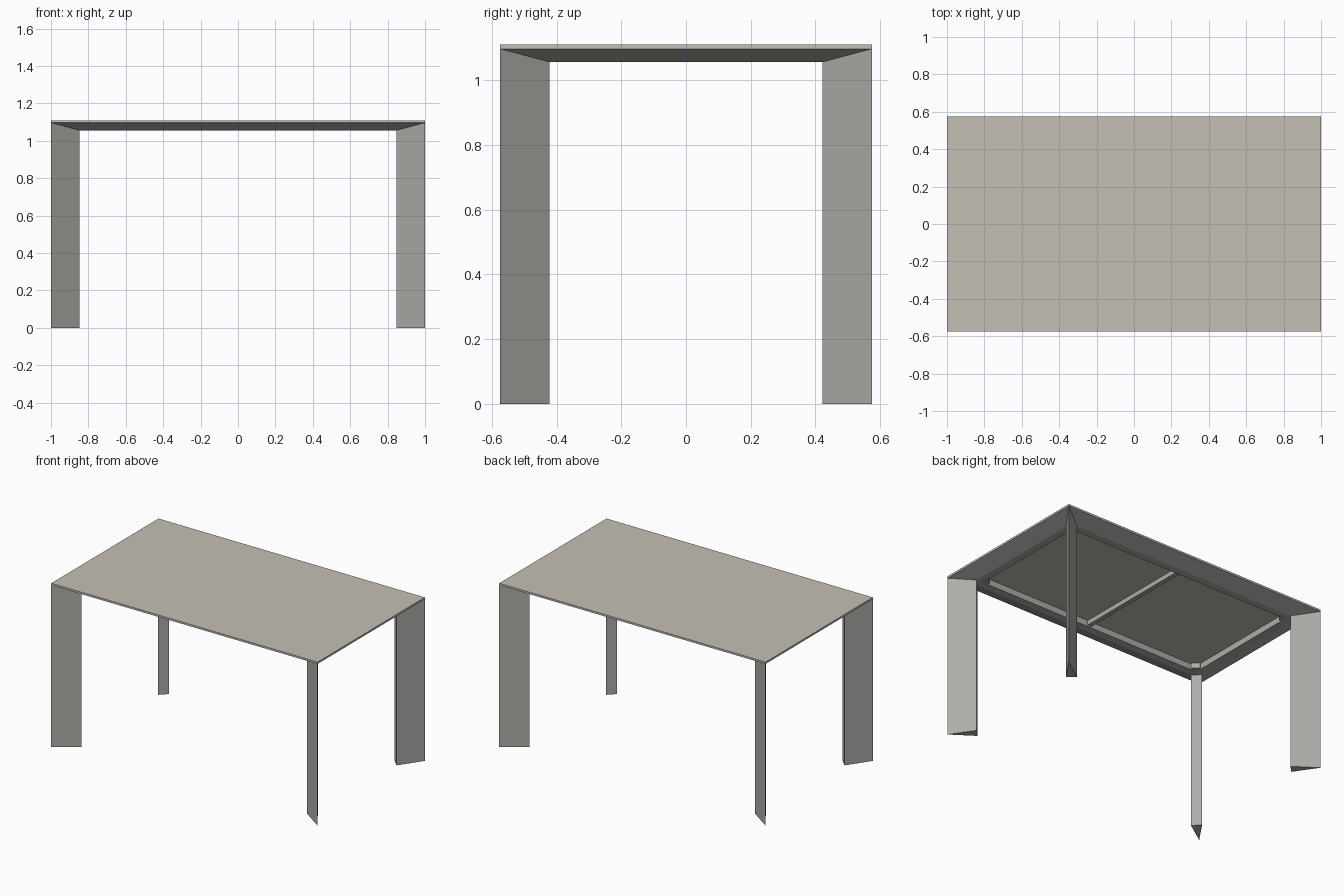
import bpy
import bmesh

if "Cube" in bpy.data.objects:
    bpy.data.objects.remove(bpy.data.objects["Cube"])

HX, HY = 1.0, 0.575              # half size of the table top
TOP, UNDER, LOW = 1.11, 1.097, 1.056


def material(name, rgb):
    m = bpy.data.materials.new(name)
    m.use_nodes = True
    m.diffuse_color = (*rgb, 1)
    m.node_tree.nodes["Principled BSDF"].inputs["Base Color"].default_value = (*rgb, 1)
    return m


WARM = material("warm stone", (0.56, 0.53, 0.465))
GREY = material("neutral grey", (0.42, 0.415, 0.395))


def finish(name, bm, mat):
    bmesh.ops.recalc_face_normals(bm, faces=bm.faces)
    me = bpy.data.meshes.new(name)
    bm.to_mesh(me)
    bm.free()
    me.materials.append(mat)
    ob = bpy.data.objects.new(name, me)
    bpy.context.collection.objects.link(ob)
    return ob


def prism(name, outline, z0, z1, mat):
    """Extrude a flat outline upwards from z0 to z1."""
    bm = bmesh.new()
    face = bm.faces.new([bm.verts.new((x, y, z0)) for x, y in outline])
    new = bmesh.ops.extrude_face_region(bm, geom=[face])["geom"]
    moved = [v for v in new if isinstance(v, bmesh.types.BMVert)]
    bmesh.ops.translate(bm, verts=moved, vec=(0, 0, z1 - z0))
    return finish(name, bm, mat)


def rect(hx, hy):
    return [(-hx, -hy), (hx, -hy), (hx, hy), (-hx, hy)]


# Thin table top
prism("table_top", rect(HX, HY), UNDER, TOP, WARM)

# Mitred apron: sloping underside, flat lip, then an upright inner wall
bm = bmesh.new()
profile = [(0.0, UNDER), (0.105, LOW), (0.155, LOW), (0.155, UNDER)]
rings = [[bm.verts.new((x, y, z)) for x, y in rect(HX - d, HY - d)] for d, z in profile]
for k, ring in enumerate(rings):
    nxt = rings[(k + 1) % len(rings)]
    for i in range(4):
        j = (i + 1) % 4
        bm.faces.new((ring[i], ring[j], nxt[j], nxt[i]))
finish("apron", bm, GREY)

# Wedge legs pointing at the corners, with a small bracket behind each
for sx, side in ((1, "left"), (-1, "right")):
    for sy, end in ((-1, "front"), (1, "back")):
        def corner(points):
            return [(sx * (HX - a), sy * (HY - b)) for a, b in points]
        prism(f"{end}_{side}_leg", corner([(0, 0), (0.153, 0.105), (0.105, 0.153)]),
              0, UNDER, GREY)
        prism(f"{end}_{side}_bracket",
              corner([(0.15, 0.11), (0.2, 0.16), (0.16, 0.2), (0.11, 0.15)]),
              LOW + 0.006, UNDER, GREY)

# Cross beam under the middle of the top
prism("cross_beam", rect(0.015, HY - 0.15), LOW + 0.01, UNDER, GREY)
